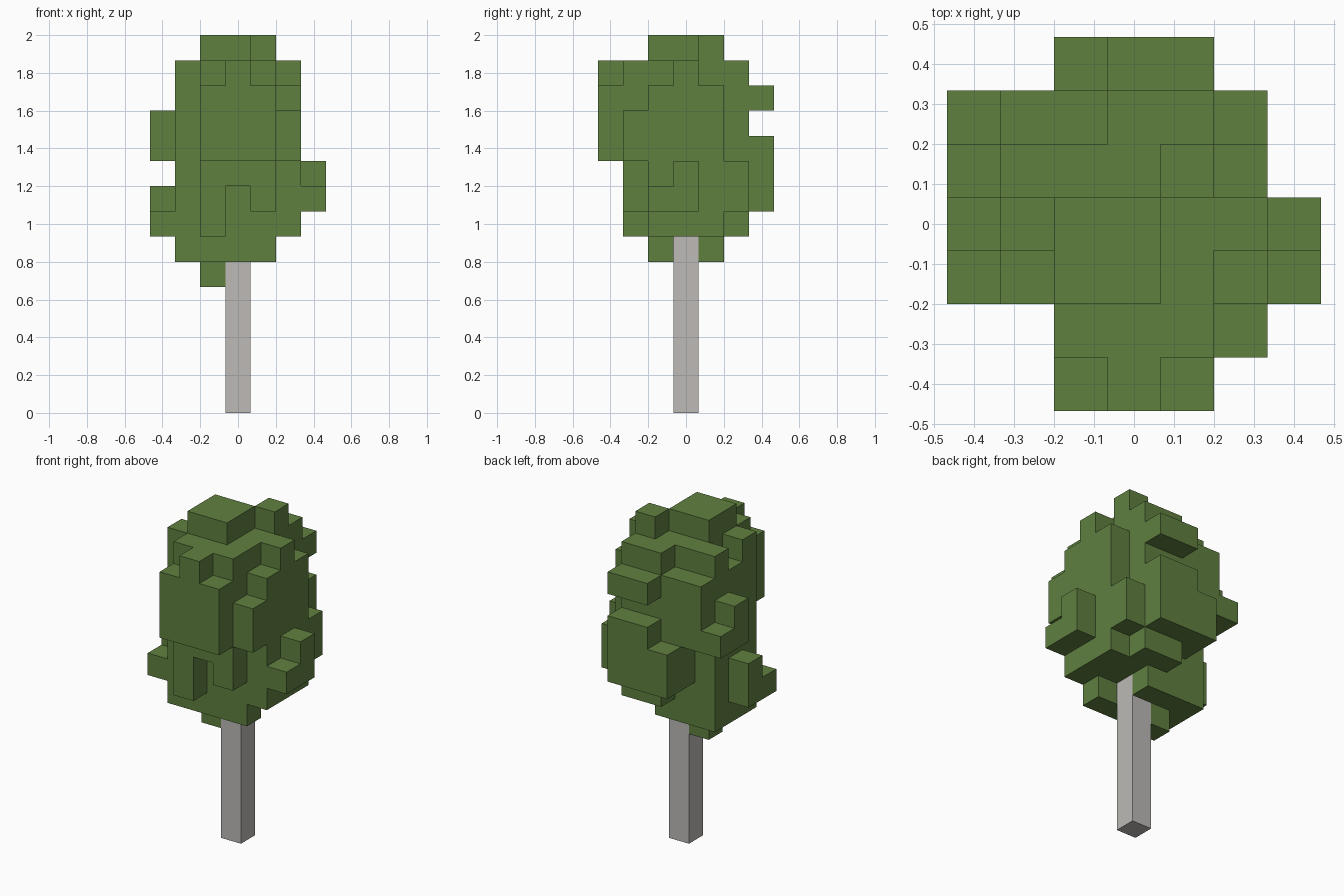
import bpy
import bmesh
import math
from mathutils import Vector

if "Cube" in bpy.data.objects:
    bpy.data.objects.remove(bpy.data.objects["Cube"], do_unlink=True)

CELL = 2 / 15  # edge of one block; the tree is fifteen blocks tall


def make_material(name, rgb):
    mat = bpy.data.materials.new(name)
    mat.use_nodes = True
    color = (*rgb, 1.0)
    mat.diffuse_color = color
    mat.node_tree.nodes["Principled BSDF"].inputs["Base Color"].default_value = color
    return mat


def span(value):
    """Turn a single index or an inclusive (first, last) pair into a range."""
    first, last = value if isinstance(value, tuple) else (value, value)
    return range(first, last + 1)


def fill(cells, x, y, z):
    cells.update((i, j, k) for i in span(x) for j in span(y) for k in span(z))


def build_blocks(name, cells, mat):
    """Build the outer skin of a set of blocks and merge its flat areas."""
    bm = bmesh.new()
    corners = {}

    def corner(point):
        key = tuple(round(c * 2) for c in point)
        if key not in corners:
            corners[key] = bm.verts.new(point * CELL)
        return corners[key]

    axes = [Vector(row) for row in ((1, 0, 0), (0, 1, 0), (0, 0, 1))]
    for cell in sorted(cells):
        center = Vector(cell) + axes[2] / 2
        for a in range(3):
            for side in (-1, 1):
                normal = axes[a] * side
                if tuple(int(c) for c in Vector(cell) + normal) in cells:
                    continue
                u = axes[(a + 1) % 3] / 2
                v = axes[(a + 2) % 3] / 2 * side
                mid = center + normal / 2
                bm.faces.new([corner(mid + p) for p in (-u - v, u - v, u + v, v - u)])
    bmesh.ops.dissolve_limit(bm, angle_limit=math.radians(1),
                             verts=bm.verts[:], edges=bm.edges[:])
    mesh = bpy.data.meshes.new(name)
    bm.to_mesh(mesh)
    bm.free()
    mesh.materials.append(mat)
    obj = bpy.data.objects.new(name, mesh)
    bpy.context.collection.objects.link(obj)
    return obj


leaf_green = make_material("leaf_green", (0.117, 0.216, 0.051))
bark_grey = make_material("bark_grey", (0.508, 0.491, 0.468))

# Trunk
trunk = set()
fill(trunk, x=0, y=0, z=(0, 6))
build_blocks("trunk", trunk, bark_grey)

# Main mass of the foliage
leaves = set()
fill(leaves, x=(-2, 2), y=(-1, 1), z=(7, 12))

# Crown
fill(leaves, x=(-1, 1), y=(-1, 1), z=13)
fill(leaves, x=-2, y=-1, z=13)
fill(leaves, x=-2, y=1, z=13)
fill(leaves, x=2, y=0, z=13)
fill(leaves, x=(0, 1), y=2, z=13)
fill(leaves, x=(-1, 0), y=(-1, 0), z=14)
fill(leaves, x=1, y=1, z=14)

# Front clumps
fill(leaves, x=(-1, 1), y=-2, z=(9, 13))
fill(leaves, x=(-1, 1), y=-3, z=(10, 12))
fill(leaves, x=0, y=-3, z=13)
fill(leaves, x=2, y=-2, z=(10, 11))
fill(leaves, x=-1, y=-2, z=(7, 8))
fill(leaves, x=1, y=-2, z=8)

# Back clumps
fill(leaves, x=(-2, 1), y=2, z=(10, 12))
fill(leaves, x=(-1, 2), y=2, z=(8, 9))
fill(leaves, x=(0, 1), y=2, z=7)
fill(leaves, x=(-1, 1), y=3, z=(8, 9))
fill(leaves, x=(0, 1), y=3, z=10)
fill(leaves, x=(0, 1), y=3, z=12)

# Side clumps
fill(leaves, x=-3, y=-1, z=7)
fill(leaves, x=-3, y=0, z=(7, 8))
fill(leaves, x=-3, y=1, z=(10, 11))
fill(leaves, x=-3, y=2, z=10)
fill(leaves, x=3, y=-1, z=8)
fill(leaves, x=3, y=0, z=(8, 9))

# Underside around the trunk
fill(leaves, x=(-2, 1), y=-1, z=6)
fill(leaves, x=(-2, 0), y=1, z=6)
fill(leaves, x=(-2, -1), y=0, z=6)
fill(leaves, x=-1, y=0, z=5)

build_blocks("foliage", leaves, leaf_green)
